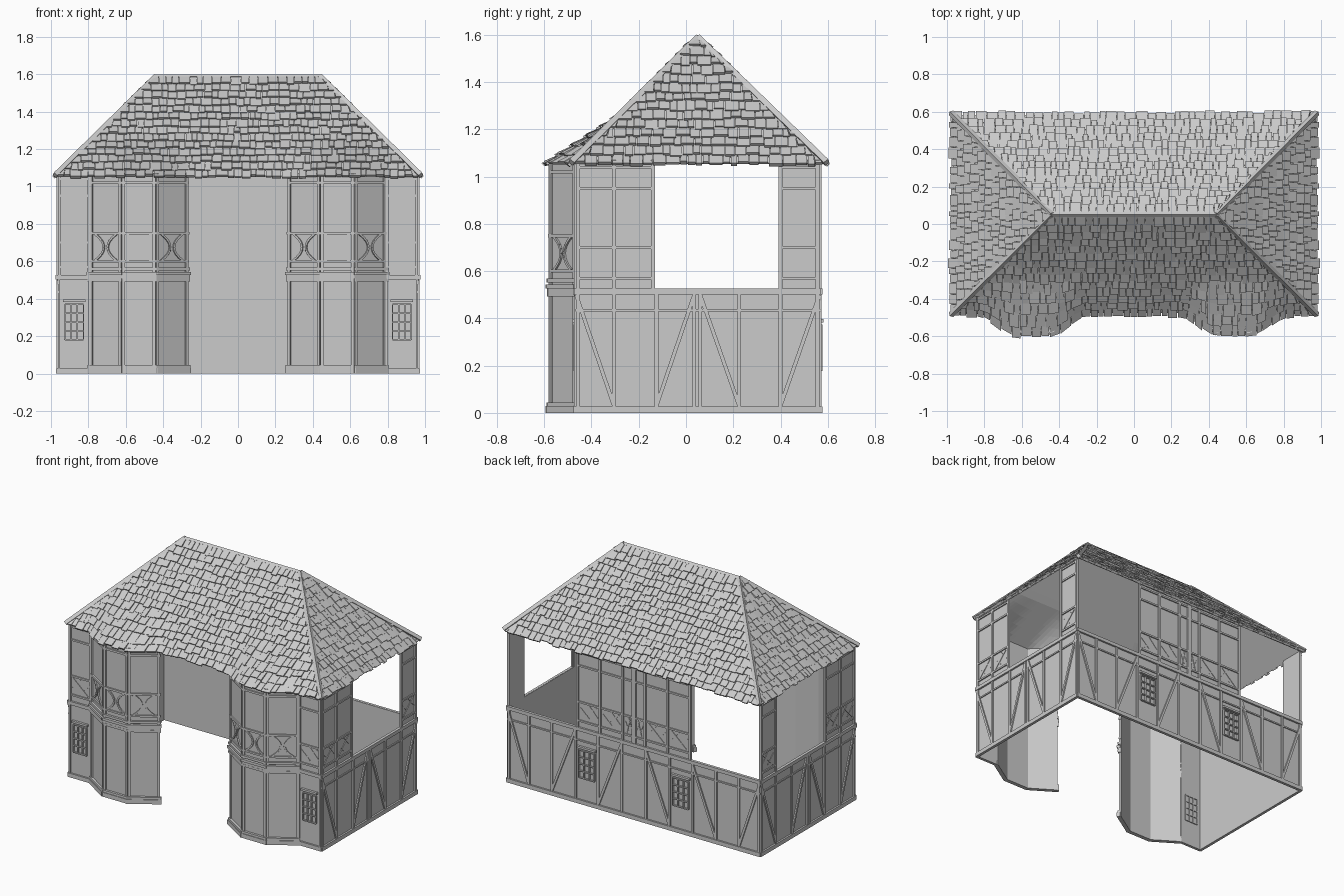
import bpy, bmesh, math, random
from mathutils import Vector

random.seed(4)
if "Cube" in bpy.data.objects:
    bpy.data.objects.remove(bpy.data.objects["Cube"])

grey = bpy.data.materials.new("plain_grey")
grey.use_nodes = True
TONE = (0.6, 0.6, 0.6, 1)
grey.diffuse_color = TONE
grey.node_tree.nodes["Principled BSDF"].inputs["Base Color"].default_value = TONE
UP = Vector((0, 0, 1))


def finish(name, bm, mirror=False, solid=0):
    bmesh.ops.recalc_face_normals(bm, faces=bm.faces)
    mesh = bpy.data.meshes.new(name)
    bm.to_mesh(mesh)
    bm.free()
    mesh.materials.append(grey)
    ob = bpy.data.objects.new(name, mesh)
    bpy.context.collection.objects.link(ob)
    if solid:
        mod = ob.modifiers.new("Thickness", 'SOLIDIFY')
        mod.thickness, mod.offset = solid, 0
    if mirror:
        ob.modifiers.new("Mirror", 'MIRROR').use_mirror_merge = False
    return ob


def block(bm, low, high):
    """Closed box from two matching rings of four points."""
    a = [bm.verts.new(p) for p in low]
    b = [bm.verts.new(p) for p in high]
    bm.faces.new(a)
    bm.faces.new(b[::-1])
    for i in range(4):
        j = (i + 1) % 4
        bm.faces.new((a[i], b[i], b[j], a[j]))


class Wall:
    """Flat wall from start to end, with its outside on the right-hand side."""
    def __init__(self, start, end):
        self.start = Vector((*start, 0))
        run = Vector((*end, 0)) - self.start
        self.length = run.length
        self.along = run.normalized()
        self.out = self.along.cross(UP)
        self.panels, self.timbers = bmesh.new(), bmesh.new()

    def at(self, u, z, d):
        return self.start + self.along * u + UP * z + self.out * d

    def panel(self, u0, u1, z0, z1):
        ring = [(u0, z0), (u1, z0), (u1, z1), (u0, z1)]
        block(self.panels, [self.at(u, z, -.008) for u, z in ring],
              [self.at(u, z, 0) for u, z in ring])

    def bar(self, u0, z0, u1, z1, w=.016, d=.009, back=-.004):
        t = Vector((u1 - u0, z1 - z0))
        t = t.normalized() * (w / 2)
        ring = [(u0 - t.y, z0 + t.x), (u1 - t.y, z1 + t.x),
                (u1 + t.y, z1 - t.x), (u0 + t.y, z0 - t.x)]
        block(self.timbers, [self.at(u, z, back) for u, z in ring],
              [self.at(u, z, d) for u, z in ring])

    def rail(self, z, w=.016, d=.009, u0=None, u1=None):
        ends = d * .5
        self.bar(-ends if u0 is None else u0, z,
                 self.length + ends if u1 is None else u1, z, w, d)

    def posts(self, places, z0, z1, w=.016):
        for u in places:
            u = min(max(u, w / 2), self.length - w / 2)
            self.bar(u, z0, u, z1, w)

    def window(self, u, z0, z1, half=.06):
        for k in range(4):
            x = u - half + k * half * 2 / 3
            self.bar(x, z0, x, z1, .007, .012, -.014)
        for k in range(5):
            z = z0 + (z1 - z0) * k / 4
            self.bar(u - half, z, u + half, z, .007, .012, -.014)
        self.bar(u - half - .01, z1 + .02, u + half + .01, z1 + .02, .014, .016)

    def upper_panel(self, u0, u1):
        """Upper storey bay with a braced lower square."""
        self.panel(u0, u1, FLOOR, TOP)
        self.posts((u0, u1), FLOOR, TOP)
        for z in (.57, .70, .95, 1.04):
            self.rail(z, .012, .008, u0, u1)
        m = (u0 + u1) / 2
        self.bar(u0 + .03, .585, u1 - .03, .685, .007, .004)
        self.bar(u0 + .02, .66, m, .60, .006, .003)
        self.bar(m, .69, u1 - .02, .62, .006, .003)

    def lower_storey(self):
        self.panel(0, self.length, 0, FLOOR)
        self.rail(.014, .028, .012)
        self.rail(.514, .024, .013)

    def done(self, name):
        finish(name + "_panels", self.panels, True)
        finish(name + "_timbers", self.timbers, True)


FLOOR, TOP = .525, 1.07
X, FRONT, BACK = .962, -.465, .565

# Side walls: framed below, wide opening above
side = Wall((X, FRONT), (X, BACK))
side.lower_storey()
post_at = [0, .16, .34, .5, .525, .69, .865, side.length]
side.posts(post_at, .02, .51)
side.rail(.435, .01, .007)
for foot, head in ((1, 0), (2, 3), (5, 4), (6, 7)):
    side.bar(post_at[foot], .03, post_at[head], .5)
side.upper_panel(0, .16)
side.upper_panel(.16, .325)
side.upper_panel(.865, side.length)
side.done("side_wall")

# Back wall: windows below, centre panels above
back = Wall((X, BACK), (0, BACK))
back.lower_storey()
post_at = [0, .16, .335, .515, .69, .87]
back.posts(post_at, .02, .51)
back.rail(.435, .01, .007)
for foot, head in ((1, 0), (2, 3), (4, 5)):
    back.bar(post_at[foot], .03, post_at[head], .5)
back.window(.603, .18, .37)
for k in range(2):
    back.upper_panel(.532 + k * .172, .704 + k * .172)
back.upper_panel(.876, back.length)
back.done("back_wall")

# Narrow front walls beside the bays
flank = Wall((.79, FRONT), (X, FRONT))
flank.lower_storey()
flank.posts((0, flank.length), .02, .51, .01)
flank.window(flank.length / 2, .18, .37, .05)
flank.upper_panel(0, flank.length)
flank.done("front_wall")

# Three-sided bays
corners = [(.27, FRONT), (.44, -.573), (.62, -.573), (.79, FRONT)]
for name, a, b in zip(("inner", "middle", "outer"), corners, corners[1:]):
    bay = Wall(a, b)
    n = bay.length
    bay.lower_storey()
    bay.panel(0, n, FLOOR, TOP)
    bay.posts((0, n), .02, TOP)
    for z, w, d in ((.035, .02, .016), (.015, .03, .02), (.5, .016, .014),
                    (.535, .018, .02), (.56, .016, .015), (.6, .012, .009),
                    (.75, .014, .01), (1.02, .014, .009)):
        bay.rail(z, w, d)
    # curved braces, back to back
    for s in (-1, 1):
        arc = []
        for k in range(9):
            t = -1 + k / 4
            arc.append((n / 2 + s * (.012 + .055 * t * t), .675 + .07 * t))
        for p, q in zip(arc, arc[1:]):
            bay.bar(*p, *q, .011, .008)
    bay.done("bay_" + name)

# Roof slopes: a runs along the eave, s climbs from eave to ridge
EAVE, RIDGE, RIDGE_Y, EAVE_X, RIDGE_X = 1.055, 1.588, .05, .965, .44
REACH = {"front": -.525, "back": .53}


def smooth(t):
    t = min(max(t, 0), 1)
    return t * t * (3 - 2 * t)


def limits(kind, s):
    if kind == "end":
        return (RIDGE_Y + REACH["front"] * (1 - s), RIDGE_Y + REACH["back"] * (1 - s))
    half = EAVE_X + (RIDGE_X - EAVE_X) * s
    return -half, half


def roof_point(kind, a, s, lift=0):
    lo, hi = limits(kind, s)
    a = min(max(a, lo), hi)
    z = EAVE + (RIDGE - EAVE) * s + lift * .7
    if kind == "end":
        return Vector((EAVE_X + (RIDGE_X - EAVE_X) * s + lift * .7, a, z))
    y = RIDGE_Y + REACH[kind] * (1 - s)
    if kind == "front":
        x = abs(a)
        swell = smooth((x - .25) / .2) * smooth((.84 - x) / .22)
        y -= .105 * swell * max(0, 1 - s / .36)
    return Vector((a, y + math.copysign(lift * .7, REACH[kind]), z))


COURSES = 14
for kind in ("front", "back", "end"):
    deck = bmesh.new()
    cols, rows = (64 if kind == "front" else 1), COURSES
    grid = []
    for r in range(rows + 1):
        lo, hi = limits(kind, r / rows)
        grid.append([deck.verts.new(roof_point(kind, lo + (hi - lo) * c / cols, r / rows))
                     for c in range(cols + 1)])
    for r in range(rows):
        for c in range(cols):
            deck.faces.new((grid[r][c], grid[r][c + 1], grid[r + 1][c + 1], grid[r + 1][c]))
    finish(kind + "_roof_deck", deck, kind == "end", .006)

    # uneven overlapping shingles
    tiles = bmesh.new()
    for r in range(COURSES):
        lo, hi = limits(kind, r / COURSES)
        a = lo
        while a < hi - .012:
            b = min(a + random.uniform(.028, .062), hi)
            s0 = r / COURSES - random.uniform(.004, .028)
            s1 = min((r + 1.1) / COURSES, 1)
            thick = random.uniform(.013, .022)
            e = b - .003
            block(tiles,
                  [roof_point(kind, a, s0, .002), roof_point(kind, e, s0, .002),
                   roof_point(kind, e, s1, 0), roof_point(kind, a, s1, 0)],
                  [roof_point(kind, a, s0, thick), roof_point(kind, e, s0, thick),
                   roof_point(kind, e, s1, .006), roof_point(kind, a, s1, .006)])
            a = b
    finish(kind + "_roof_shingles", tiles, kind == "end")

# Hip caps and ridge cap
caps = bmesh.new()


def cap(p, q, w):
    t = (q - p).normalized()
    side_dir = t.cross(UP).normalized() * w
    lift_dir = side_dir.cross(t).normalized() * w
    ring = [side_dir, lift_dir, -side_dir, -lift_dir]
    block(caps, [p + v for v in ring], [q + v for v in ring])


peak = Vector((RIDGE_X, RIDGE_Y, RIDGE))
for y in (-.485, .595):
    cap(Vector((.978, y, EAVE + .005)), peak, .017)
cap(Vector((0, RIDGE_Y, RIDGE)), peak, .012)
finish("roof_caps", caps, True)
